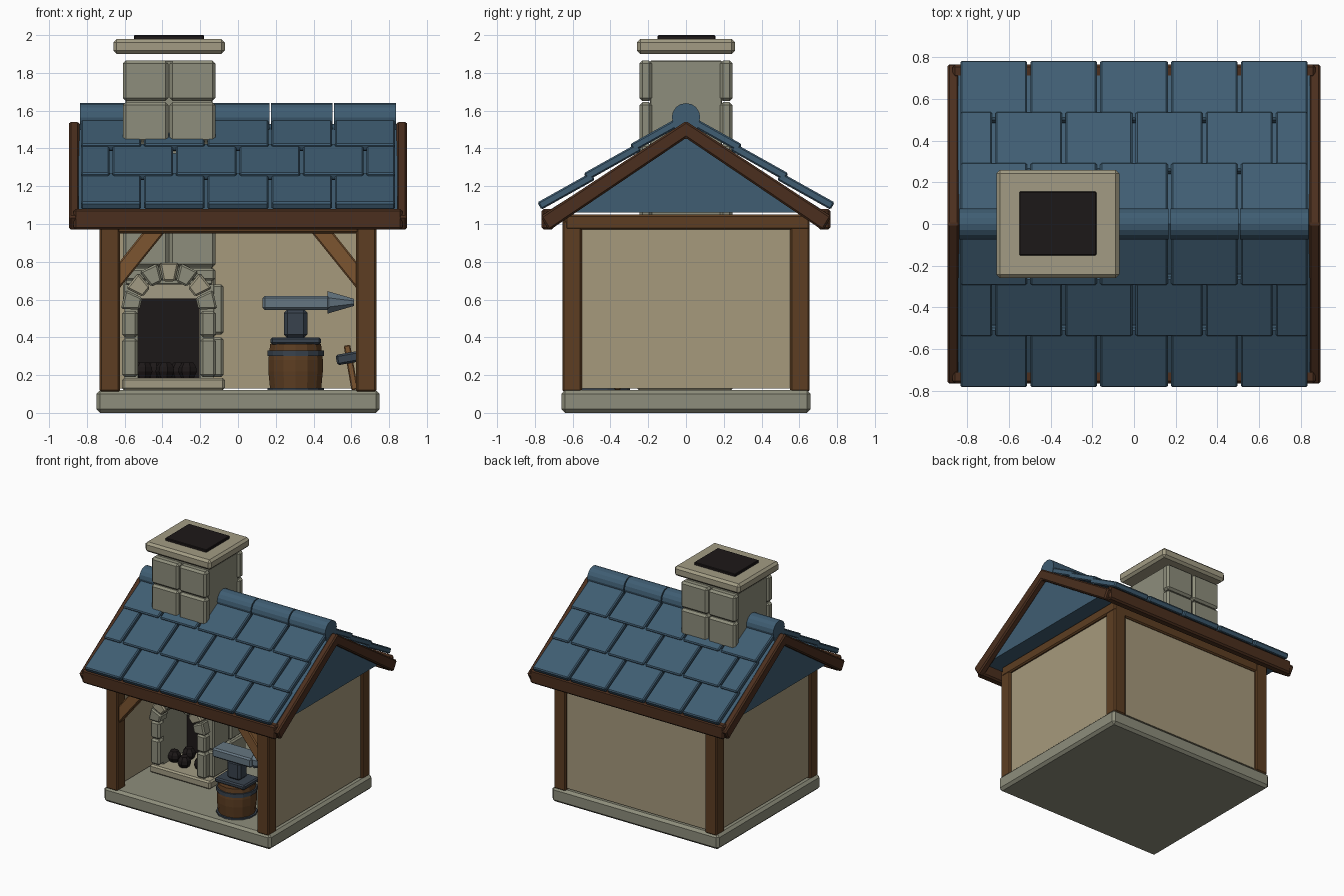
import bpy, bmesh
from math import sin, cos, pi, atan, radians
from mathutils import Matrix, Vector

if "Cube" in bpy.data.objects:
    bpy.data.objects.remove(bpy.data.objects["Cube"])

COL = dict(roof=(.05, .11, .17), dark=(.07, .028, .013), wood=(.11, .048, .016), brace=(.2, .09, .03),
           plaster=(.38, .32, .2), stone=(.27, .27, .2), pale=(.36, .33, .23),
           iron=(.04, .055, .075), steel=(.13, .18, .22), black=(.012, .009, .009))
MAT = {}
for k, c in COL.items():
    MAT[k] = bpy.data.materials.new(k)
    MAT[k].diffuse_color = (*c, 1)


def finish(name, bm, col, bevel=0):
    bmesh.ops.recalc_face_normals(bm, faces=bm.faces[:])
    if bevel:
        bmesh.ops.bevel(bm, geom=bm.edges[:], offset=bevel, segments=1, affect='EDGES', clamp_overlap=True)
    me = bpy.data.meshes.new(name)
    bm.to_mesh(me)
    bm.free()
    me.materials.append(MAT[col])
    ob = bpy.data.objects.new(name, me)
    bpy.context.collection.objects.link(ob)
    return ob


def box(name, x, y, z, col, bevel=.01, rot=None):
    """Box from ranges; rot = (angle, axis) about its centre."""
    bm = bmesh.new()
    size = [r[1] - r[0] for r in (x, y, z)]
    mid = Vector([(r[1] + r[0]) / 2 for r in (x, y, z)])
    m = Matrix.Translation(mid)
    if rot:
        m = m @ Matrix.Rotation(rot[0], 4, rot[1])
    bmesh.ops.create_cube(bm, size=1, matrix=m @ Matrix.Diagonal((*size, 1)))
    return finish(name, bm, col, bevel)


def prism(name, pts, axis, lo, hi, col, bevel=0):
    """Extrude a 2D outline along x (points are y, z) or along y (points are x, z)."""
    bm = bmesh.new()
    at = (lambda p, d: (d, *p)) if axis == 'X' else (lambda p, d: (p[0], d, p[1]))
    a = [bm.verts.new(at(p, lo)) for p in pts]
    b = [bm.verts.new(at(p, hi)) for p in pts]
    bm.faces.new(a)
    bm.faces.new(b[::-1])
    for i in range(len(pts)):
        j = (i + 1) % len(pts)
        bm.faces.new((a[i], a[j], b[j], b[i]))
    return finish(name, bm, col, bevel)


def lathe(name, prof, base, col, sides=14, axis='Z'):
    """Stack of rings (radius, height), capped."""
    bm = bmesh.new()
    rings = []
    for r, h in prof:
        ring = []
        for i in range(sides):
            t = 2 * pi * (i + .5) / sides
            p = (r * cos(t), r * sin(t), h) if axis == 'Z' else (h, r * cos(t), r * sin(t))
            ring.append(bm.verts.new(Vector(base) + Vector(p)))
        rings.append(ring)
    for a, b in zip(rings, rings[1:]):
        for i in range(sides):
            j = (i + 1) % sides
            bm.faces.new((a[i], a[j], b[j], b[i]))
    bm.faces.new(rings[0])
    bm.faces.new(rings[-1])
    return finish(name, bm, col)


# Base, posts, beams and walls
box("base_slab", (-.75, .75), (-.66, .66), (0, .12), 'stone', .02)
for s in (-1, 1):
    for t in (-1, 1):
        box("corner_post", sorted((s * .625, s * .732)), sorted((t * .55, t * .655)), (.11, 1.02), 'wood')
    box("side_beam", sorted((s * .64, s * .735)), (-.64, .655), (.97, 1.05), 'wood')
    box("side_wall", sorted((s * .66, s * .715)), (-.56, .6), (.13, .98), 'plaster', 0)
    prism("corner_brace", [(s * .635, .65), (s * .635, .79), (s * .5, .96), (s * .385, .96)], 'Y',
          -.635, -.565, 'brace', .008)
box("back_wall", (-.68, .68), (.58, .635), (.13, .98), 'plaster', 0)
for t in (-1, 1):
    box("long_beam", (-.66, .66), sorted((t * .56, t * .65)), (.95, 1.05), 'wood')

# Roof body, barge boards, eave boards
prism("roof_body", [(-.745, 1.06), (.745, 1.06), (0, 1.53)], 'X', -.845, .845, 'roof')
for s in (-1, 1):
    chevron = [(0, 1.545), (.77, 1.04), (.725, .965), (0, 1.455), (-.725, .965), (-.77, 1.04)]
    prism("barge_board", chevron, 'X', *sorted((s * .84, s * .895)), 'dark', .01)
    box("eave_board", (-.87, .87), sorted((s * .7, s * .765)), (.97, 1.08), 'dark', .012)

# Overlapping roof tiles, three staggered rows per slope
SLOPE = .63
ang = atan(SLOPE)
up = Vector((0, sin(ang), cos(ang)))
down = Vector((0, cos(ang), -sin(ang)))
for s in (-1, 1):
    for row in range(3):
        cuts = [-.84, -.505, -.17, .17, .505, .84]
        if row == 1:
            cuts = [-.84, -.673, -.337, 0, .337, .673, .84]
        y0 = .752 - .245 * row
        length = .325 if row < 2 else .29
        low = Vector((0, y0, 1.53 - SLOPE * y0)) + up * .037
        c = low - down * (length / 2)
        for a, b in zip(cuts, cuts[1:]):
            box("roof_tile", (a + .008, b - .008), (s * c.y - length / 2, s * c.y + length / 2),
                (c.z - .022, c.z + .022), 'roof', .008, (-s * (ang - radians(3)), 'X'))

# Ridge caps
cuts = [-.84, -.505, -.17, .17, .505, .84]
for a, b in zip(cuts, cuts[1:]):
    arc = [(.075 * cos(pi * i / 8), 1.565 + .075 * sin(pi * i / 8)) for i in range(9)]
    prism("ridge_cap", arc + [(-.06, 1.5), (.06, 1.5)], 'X', a + .004, b - .004, 'roof')

# Chimney core, stone courses and cap
CX = -.365
box("chimney_core", (-.595, -.135), (-.19, .19), (.68, 1.865), 'stone', .005)
for s in (-1, 1):
    for k in range(5 if s < 0 else 6):
        top = 1.865 - .22 * k
        for a in (-.61, CX + .003):
            box("chimney_stone", (a, a + .242), sorted((s * .18, s * .247)), (top - .214, top), 'stone', .016)
for a in (-.61, CX + .003):
    box("hood_stone", (a, a + .242), (-.247, -.18), (.7, .765), 'stone', .012)
box("chimney_cap", (-.66, -.07), (-.26, .26), (1.9, 1.98), 'pale', .018)
box("flue_opening", (-.55, -.18), (-.15, .155), (1.975, 2), 'black', .004)

# Forge: hearth, fire box, arch and coals
box("hearth", (-.615, -.07), (-.26, .25), (.12, .185), 'pale', .012)
box("fire_back", (-.6, -.13), (.12, .22), (.18, .7), 'pale', 0)
box("fire_opening", (-.53, -.205), (.1, .125), (.18, .605), 'black', 0)
for s in (-1, 1):
    box("fire_side", sorted((CX + s * .165, CX + s * .235)), (-.2, .2), (.18, .68), 'stone', 0)
    for lo, hi in ((.19, .395), (.4, .54)):
        box("jamb_stone", sorted((CX + s * .165, CX + s * .248)), (-.255, -.17), (lo, hi), 'stone', .014)
for y in (-.2, .02):
    box("side_stone", (-.14, -.078), (y, y + .2), (.19, .4), 'stone', .012)
    box("side_stone", (-.14, -.078), (y, y + .2), (.415, .68), 'stone', .012)
for i in range(7):
    a, b = (pi * (i + .04) / 7, pi * (i + .96) / 7)
    pts = [(CX + r * cos(t), .545 + r * sin(t)) for r, t in ((.155, a), (.255, a), (.255, b), (.155, b))]
    prism("arch_stone", pts, 'Y', -.27, -.17, 'pale' if i % 2 else 'stone', .01)
for x, y in ((-.5, -.1), (-.385, -.14), (-.265, -.1), (-.44, 0), (-.31, .02)):
    lathe("coal", [(.035, 0), (.052, .035), (.048, .06), (.03, .085)], (x, y, .183), 'black', 7)

# Anvil on a barrel stump
AX, AY = .305, -.45
lathe("barrel", [(.138, 0), (.148, .1), (.148, .16), (.138, .245)], (AX, AY, .12), 'wood')
for z in (.12, .3):
    lathe("barrel_hoop", [(.153, 0), (.153, .03 if z > .2 else .012)], (AX, AY, z), 'iron')
box("anvil_foot", (.172, .44), (AY - .1, AY + .1), (.362, .4), 'iron', .01)
box("anvil_waist", (.243, .367), (AY - .055, AY + .055), (.395, .55), 'iron', .02)
box("anvil_body", (.13, .485), (AY - .075, AY + .075), (.545, .62), 'steel', .012)
lathe("anvil_horn", [(.064, 0), (.02, .14)], (.475, AY, .585), 'steel', 8, 'X')

# Hammer leaning by the right post
box("hammer_handle", (.58, .615), (-.38, -.345), (.12, .36), 'brace', .006, (radians(-10), 'Y'))
box("hammer_head", (.52, .645), (-.395, -.33), (.262, .318), 'iron', .01, (radians(-10), 'Y'))

for m in bpy.data.materials:
    if m.users and not m.is_grease_pencil:
        m.use_nodes = True
        m.node_tree.nodes["Principled BSDF"].inputs["Base Color"].default_value = m.diffuse_color
